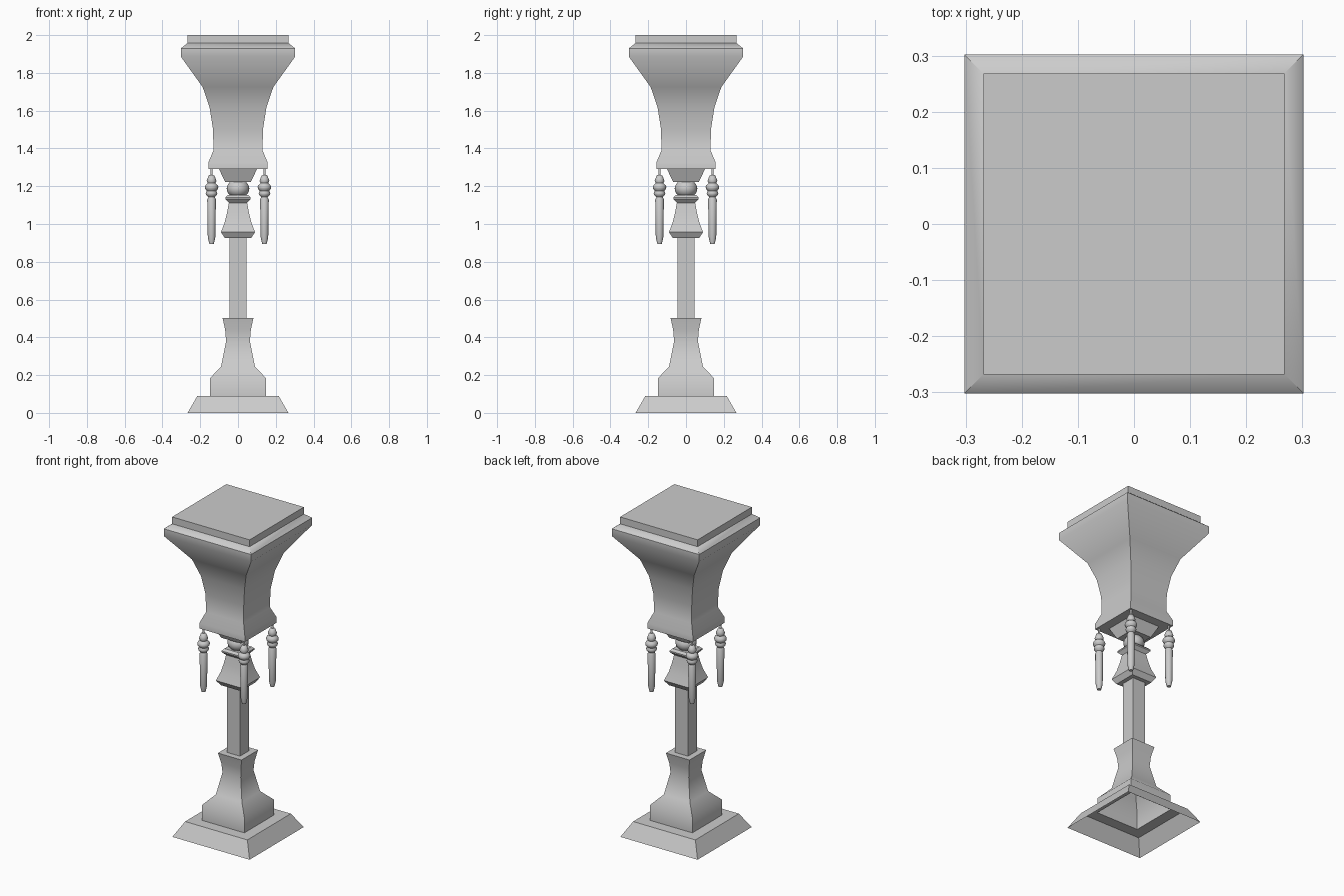
import bpy
import bmesh
import math

cube = bpy.data.objects.get("Cube")
if cube:
    bpy.data.objects.remove(cube, do_unlink=True)

grey = bpy.data.materials.new("stone_grey")
grey.use_nodes = True
colour = (0.6, 0.6, 0.6, 1)
grey.diffuse_color = colour
grey.node_tree.nodes["Principled BSDF"].inputs["Base Color"].default_value = colour


def loft(name, profile, sides=4, at=(0, 0), bottom=True, top=True, angle=47):
    """Turn a (half width, height) profile; four sides give a square section."""
    square = sides == 4
    scale = math.sqrt(2) if square else 1
    turn = math.pi / 4 if square else 0
    bm = bmesh.new()
    rings = []
    for r, z in profile:
        ring = []
        for i in range(sides):
            a = turn + math.tau * i / sides
            ring.append(bm.verts.new((scale * r * math.cos(a), scale * r * math.sin(a), z)))
        rings.append(ring)
    for low, high in zip(rings, rings[1:]):
        for i in range(sides):
            j = (i + 1) % sides
            bm.faces.new((low[i], low[j], high[j], high[i]))
    if bottom:
        bm.faces.new(rings[0][::-1])
    if top:
        bm.faces.new(rings[-1])
    mesh = bpy.data.meshes.new(name)
    bm.to_mesh(mesh)
    bm.free()
    mesh.materials.append(grey)
    obj = bpy.data.objects.new(name, mesh)
    obj.location = (at[0], at[1], 0)
    bpy.context.collection.objects.link(obj)
    bpy.ops.object.select_all(action="DESELECT")
    obj.select_set(True)
    bpy.context.view_layer.objects.active = obj
    bpy.ops.object.shade_smooth_by_angle(angle=math.radians(angle))
    return obj


# Hollow foot and pedestal, open underneath
loft("pedestal", [(0.267, 0), (0.215, 0.09), (0.147, 0.09), (0.147, 0.185),
                  (0.09, 0.245), (0.063, 0.38), (0.068, 0.44), (0.082, 0.503)],
     bottom=False)

# Square shaft
loft("shaft", [(0.045, 0.5), (0.045, 0.93)])

# Flared collar with its flange
loft("collar", [(0.07, 0.926), (0.09, 0.957), (0.07, 1.01), (0.058, 1.06), (0.048, 1.115)])
loft("collar_flange", [(0.048, 1.112), (0.067, 1.132), (0.067, 1.14), (0.055, 1.153)], angle=25)

# Ball joint
ball = [(0.06 * math.sin(t), 1.187 - 0.05 * math.cos(t))
        for t in (math.pi * (k + 0.3) / 12.6 for k in range(13))]
loft("ball_joint", ball, sides=24)

# Flared body and the tapered block beneath it
loft("body_socket", [(0.068, 1.222), (0.1, 1.29)])
loft("body", [(0.157, 1.29), (0.157, 1.325), (0.13, 1.39), (0.132, 1.5),
              (0.15, 1.615), (0.187, 1.725), (0.302, 1.885), (0.302, 1.93),
              (0.268, 1.957)])
loft("top_slab", [(0.268, 1.957), (0.268, 2.0)])

# Tassels hanging from the four corners
tassel = [(0.012, 0.895), (0.02, 0.93), (0.023, 1.13), (0.017, 1.142),
          (0.028, 1.153), (0.031, 1.163), (0.025, 1.175), (0.034, 1.186),
          (0.036, 1.196), (0.031, 1.207), (0.02, 1.216), (0.026, 1.228),
          (0.022, 1.24), (0.015, 1.257), (0.006, 1.259), (0.006, 1.295)]
for side, x in (("right", -0.14), ("left", 0.14)):
    for end, y in (("front", -0.14), ("back", 0.14)):
        loft(f"tassel_{end}_{side}", tassel, sides=16, at=(x, y), angle=60)
